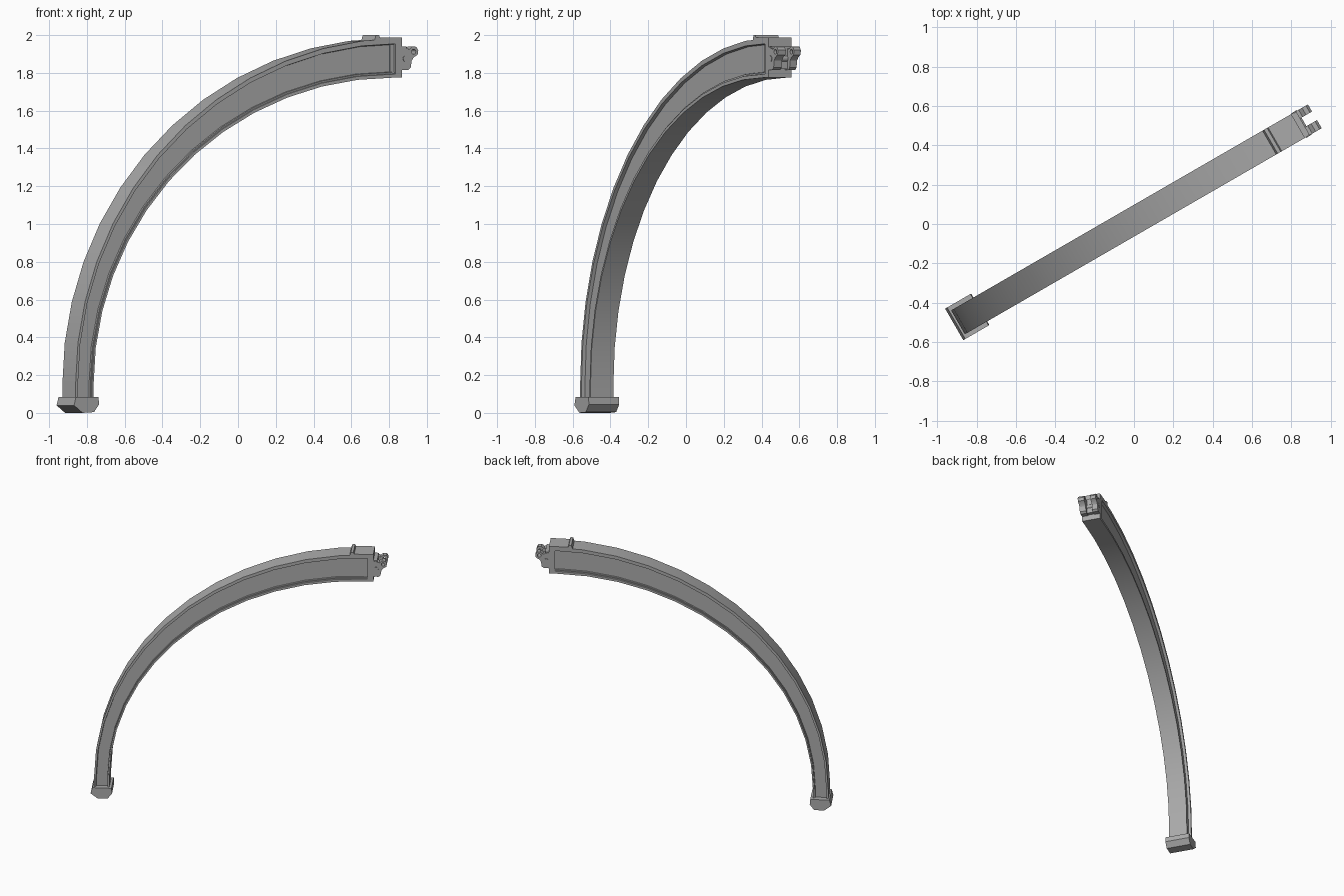
import bpy, bmesh, math
from mathutils import Matrix

cube = bpy.data.objects.get("Cube")
if cube:
    bpy.data.objects.remove(cube, do_unlink=True)

grey = bpy.data.materials.new("stone_grey")
grey.use_nodes = True
COLOR = (0.4, 0.4, 0.4, 1)
grey.diffuse_color = COLOR
grey.node_tree.nodes["Principled BSDF"].inputs["Base Color"].default_value = COLOR

# The rib stands in a vertical plane turned 30 degrees about z
PLACE = Matrix.Rotation(math.radians(30), 4, "Z") @ Matrix.Translation((0, 0.0145, 0))
UPRIGHT = Matrix.Rotation(math.radians(90), 4, "X")
HALF = 0.07
END = 0.972
SEGMENTS = 13


def add_object(name, mesh):
    obj = bpy.data.objects.new(name, mesh)
    bpy.context.collection.objects.link(obj)
    mesh.materials.clear()
    mesh.materials.append(grey)
    bpy.ops.object.select_all(action="DESELECT")
    obj.select_set(True)
    bpy.context.view_layer.objects.active = obj
    bpy.ops.object.shade_smooth_by_angle(angle=math.radians(25))
    return obj


def circle(x, z, r, n=12):
    return [(x + r * math.cos(math.tau * i / n), z + r * math.sin(math.tau * i / n))
            for i in range(n)]


def prism(name, loops, v0, v1):
    """Filled side profile (with optional holes) extruded across the rib."""
    curve = bpy.data.curves.new(name, "CURVE")
    curve.dimensions = "2D"
    curve.fill_mode = "BOTH"
    curve.extrude = (v1 - v0) / 2
    for loop in loops:
        spline = curve.splines.new("POLY")
        spline.points.add(len(loop) - 1)
        for point, (x, z) in zip(spline.points, loop):
            point.co = (x, z, 0, 1)
        spline.use_cyclic_u = True
    temp = bpy.data.objects.new(name + "_profile", curve)
    mesh = bpy.data.meshes.new_from_object(temp)
    bpy.data.objects.remove(temp)
    bpy.data.curves.remove(curve)
    mesh.transform(PLACE @ Matrix.Translation((0, (v0 + v1) / 2, 0)) @ UPRIGHT)
    bm = bmesh.new()
    bm.from_mesh(mesh)
    bmesh.ops.remove_doubles(bm, verts=bm.verts, dist=0.0001)
    bmesh.ops.recalc_face_normals(bm, faces=bm.faces)
    bm.to_mesh(mesh)
    bm.free()
    return add_object(name, mesh)


def box(name, u0, u1, z0, z1, v0, v1):
    return prism(name, [[(u0, z0), (u1, z0), (u1, z1), (u0, z1)]], v0, v1)


# Curved rib: flanged section swept between an inner and an outer arc
def arc(center, a, b, angle):
    return center - a * math.cos(angle), 0.15 + b * math.sin(angle)


stations = []
for i in range(SEGMENTS + 1):
    angle = math.pi / 2 * i / SEGMENTS
    stations.append((arc(0.92, 1.835, 1.625, angle), arc(0.97, 1.995, 1.833, angle)))
stations.insert(0, ((-0.915, 0.05), (-1.025, 0.05)))
stations.append(((END - 0.001, 1.775), (END - 0.001, 1.983)))

side = [(0, HALF), (0.09, HALF), (0.1, 0.062), (0.14, 0.062), (0.15, 0.05),
        (0.85, 0.05), (0.87, HALF), (1, HALF)]
section = side + [(t, -v) for t, v in reversed(side)]

bm = bmesh.new()
rings = []
for (ui, zi), (uo, zo) in stations:
    rings.append([bm.verts.new((ui + (uo - ui) * t, v, zi + (zo - zi) * t))
                  for t, v in section])
count = len(section)
for a, b in zip(rings, rings[1:]):
    for j in range(count):
        k = (j + 1) % count
        bm.faces.new((a[j], a[k], b[k], b[j]))
bm.faces.new(rings[0])
bm.faces.new(rings[-1])
bmesh.ops.recalc_face_normals(bm, faces=bm.faces)
bm.transform(PLACE)
rib = bpy.data.meshes.new("curved_rib")
bm.to_mesh(rib)
bm.free()
add_object("curved_rib", rib)

# Foot with undercut edges
foot = [(-1.035, 0.085), (-1.047, 0.04), (-0.995, 0), (-0.925, 0.004),
        (-0.894, 0.045), (-0.898, 0.085)]
prism("foot", [foot], -0.092, 0.093)

# End block, its inner step and the flat pad with a ridge on top
box("end_block", 0.93, END, 1.775, 1.986, -HALF, HALF)
box("end_step", 0.905, 0.932, 1.79, 1.97, -0.057, 0.057)
pad = [(0.8, 1.965), (0.812, 2.0), (0.83, 2.0), (0.836, 1.986),
       (END, 1.988), (END, 1.965)]
prism("top_pad", [pad], -HALF, HALF)

# Hinge at the free end: a base and two pierced lugs
box("hinge_base", 0.96, 1.0, 1.82, 1.94, -0.066, 0.066)
lug = [(0.965, 1.94), (1.015, 1.925), (1.035, 1.94), (1.058, 1.938), (1.07, 1.92),
       (1.066, 1.896), (1.042, 1.882), (1.03, 1.865), (1.024, 1.828),
       (1.01, 1.815), (0.965, 1.815)]
for name, v0, v1 in (("front_lug", -0.07, -0.022), ("back_lug", 0.028, 0.07)):
    prism(name, [lug, circle(1.042, 1.912, 0.013)], v0, v1)

# Lower pin ends
prism("hinge_pin", [circle(0.992, 1.875, 0.016)], -0.073, 0.073)
